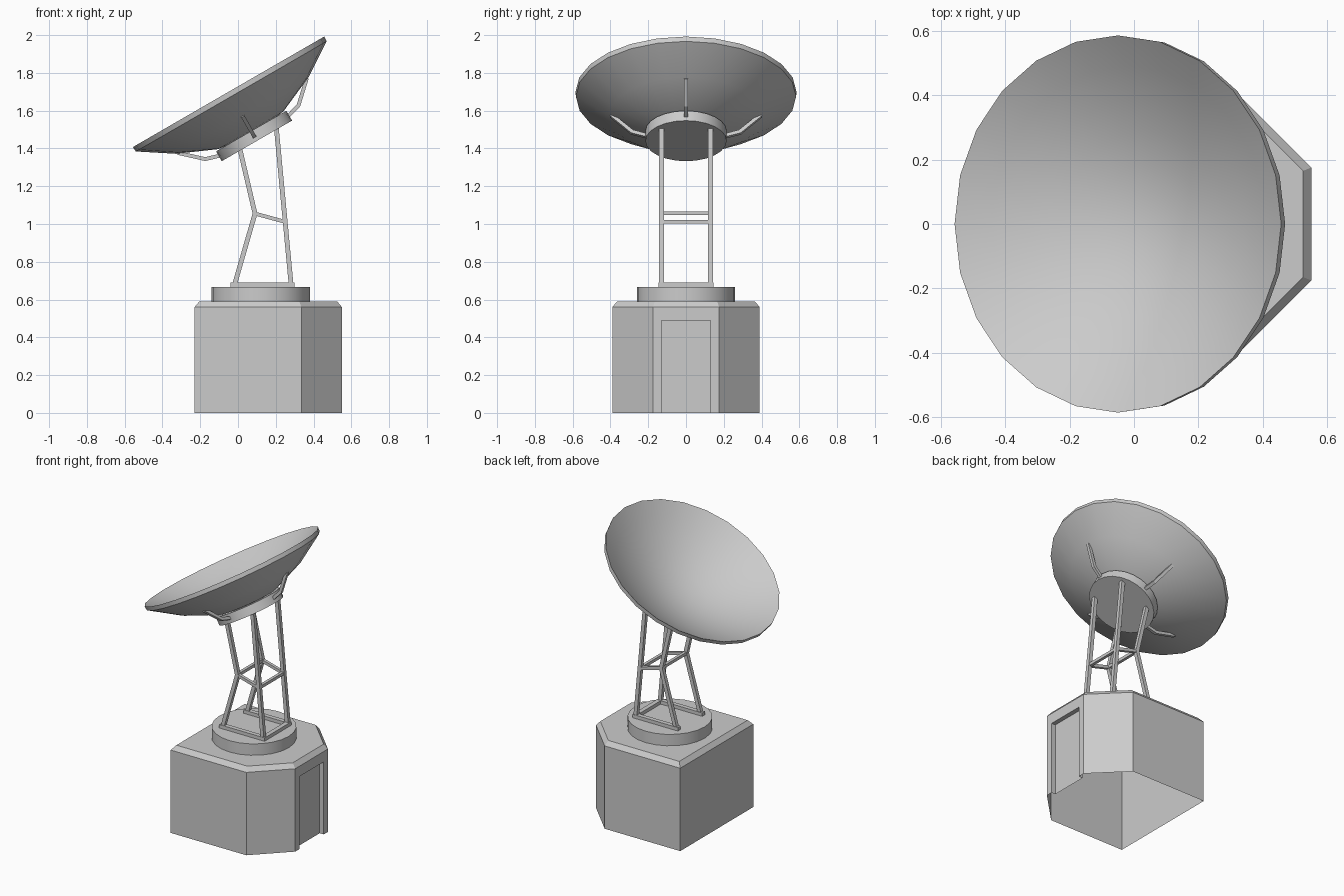
import bpy, bmesh, math
from mathutils import Vector, Matrix

if "Cube" in bpy.data.objects:
    bpy.data.objects.remove(bpy.data.objects["Cube"])

# Dish frame: origin at the hub underside, local z along the tilted axis
TILT = Matrix.Translation((0.10, 0, 1.44)) @ Matrix.Rotation(math.radians(-30), 4, 'Y')
IDENT = Matrix.Identity(4)


def finish(name, bm, smooth=None, closed=True):
    if closed:
        bmesh.ops.recalc_face_normals(bm, faces=bm.faces[:])
    me = bpy.data.meshes.new(name)
    bm.to_mesh(me)
    bm.free()
    ob = bpy.data.objects.new(name, me)
    bpy.context.collection.objects.link(ob)
    if smooth:
        bpy.ops.object.select_all(action='DESELECT')
        ob.select_set(True)
        bpy.context.view_layer.objects.active = ob
        bpy.ops.object.shade_smooth_by_angle(angle=math.radians(smooth))
    return ob


def lathe(name, profile, mat=IDENT, n=24, smooth=35):
    """Revolve (radius, height) points; radius 0 becomes a pole."""
    bm = bmesh.new()
    rings = []
    for r, h in profile:
        count = 1 if r == 0 else n
        rings.append([bm.verts.new(mat @ Vector((r * math.cos(2 * math.pi * i / n),
                                                 r * math.sin(2 * math.pi * i / n), h)))
                      for i in range(count)])
    for a, b in zip(rings, rings[1:]):
        for i in range(n):
            j = (i + 1) % n
            quad = [a[i % len(a)], a[j % len(a)], b[j % len(b)], b[i % len(b)]]
            bm.faces.new(list(dict.fromkeys(quad)))
    return finish(name, bm, smooth)


def strip(name, path, w, y, mat=IDENT):
    """Square bar of width w along an (x, z) path at depth y, mitred at bends."""
    pts = [Vector(p) for p in path]
    dirs = [(b - a).normalized() for a, b in zip(pts, pts[1:])]
    bm = bmesh.new()
    rings = []
    for i, p in enumerate(pts):
        d0, d1 = dirs[max(i - 1, 0)], dirs[min(i, len(dirs) - 1)]
        n0 = Vector((-d0.y, d0.x))
        m = (n0 + Vector((-d1.y, d1.x))).normalized()
        m *= w / 2 / m.dot(n0)
        rings.append([bm.verts.new(mat @ Vector((p.x + s * m.x, y + t * w / 2, p.y + s * m.y)))
                      for s, t in ((1, 1), (1, -1), (-1, -1), (-1, 1))])
    for a, b in zip(rings, rings[1:]):
        for i in range(4):
            j = (i + 1) % 4
            bm.faces.new((a[i], a[j], b[j], b[i]))
    bm.faces.new(rings[0])
    bm.faces.new(rings[-1])
    return finish(name, bm)


def box(name, lo, hi):
    bm = bmesh.new()
    bmesh.ops.create_cube(bm, size=1)
    for v in bm.verts:
        v.co = [l + (c + 0.5) * (h - l) for c, l, h in zip(v.co, lo, hi)]
    return finish(name, bm)


# Hut: open-bottomed shell with bevelled roof edge and a recessed doorway
def outline(d, z):
    return [Vector(p) for p in (
        (0.55 - d, -0.175 + d * 0.4, z), (0.55 - d, 0.175 - d * 0.4, z),
        (0.335 - d * 0.4, 0.39 - d, z), (-0.23 + d, 0.39 - d, z),
        (-0.23 + d, -0.39 + d, z), (0.335 - d * 0.4, -0.39 + d, z))]


low, eave, roof = outline(0, 0), outline(0, 0.56), outline(0.025, 0.59)
bm = bmesh.new()


def face(*pts):
    bm.faces.new([bm.verts.new(p) for p in pts])


for i in range(6):
    j = (i + 1) % 6
    if i:
        face(low[i], low[j], eave[j], eave[i])
    face(eave[i], eave[j], roof[j], roof[i])
face(*roof)
# Doorway: surrounding wall, jambs, lintel and door panel
X, D, W, H = 0.55, 0.52, 0.13, 0.49
face((X, -0.175, 0), (X, -W, 0), (X, -W, H), (X, -W, 0.56), (X, -0.175, 0.56))
face((X, W, 0), (X, 0.175, 0), (X, 0.175, 0.56), (X, W, 0.56), (X, W, H))
face((X, -W, H), (X, W, H), (X, W, 0.56), (X, -W, 0.56))
face((X, -W, 0), (D, -W, 0), (D, -W, H), (X, -W, H))
face((D, W, 0), (X, W, 0), (X, W, H), (D, W, H))
face((X, -W, H), (D, -W, H), (D, W, H), (X, W, H))
face((D, -W, 0), (D, W, 0), (D, W, H), (D, -W, H))
bmesh.ops.remove_doubles(bm, verts=bm.verts[:], dist=1e-5)
finish("hut", bm, closed=False)

# Turntable on the roof
lathe("turntable", [(0, 0.588), (0.26, 0.588), (0.26, 0.667), (0, 0.667)],
      Matrix.Translation((0.12, 0, 0)))

# Foot frame and support tower
box("foot_cross_rail", (0.27, -0.117, 0.665), (0.30, 0.117, 0.69))
for side, y in (("left", 0.13), ("right", -0.13)):
    box("foot_rail_" + side, (-0.04, y - 0.015, 0.665), (0.30, y + 0.015, 0.69))
    strip("straight_leg_" + side, [(0.281, 0.68), (0.203, 1.51)], 0.025, y)
    strip("bent_leg_" + side, [(-0.018, 0.68), (0.09, 1.055), (0.008, 1.405)], 0.025, y)
    strip("side_brace_" + side, [(0.09, 1.055), (0.248, 1.012)], 0.02, y)
box("cross_brace_bent", (0.08, -0.125, 1.047), (0.10, 0.125, 1.067))
box("cross_brace_straight", (0.238, -0.125, 1.002), (0.258, 0.125, 1.022))

# Hub drum behind the dish
lathe("dish_hub", [(0, 0), (0.215, 0), (0.215, 0.06), (0, 0.06)], TILT)

# Dish: outer shell, thin rim band, inner bowl
lathe("dish", [(0, 0.035), (0.20, 0.065), (0.405, 0.155), (0.583, 0.272), (0.585, 0.30),
               (0.49, 0.237), (0.39, 0.181), (0.29, 0.135), (0.19, 0.10), (0.095, 0.08),
               (0, 0.073)], TILT)

# Four bent brackets from hub to dish
for k in range(4):
    strip("dish_bracket_%d" % (k + 1), [(0.20, 0.028), (0.285, 0.053), (0.395, 0.155)], 0.02, 0,
          TILT @ Matrix.Rotation(k * math.pi / 2, 4, 'Z'))
